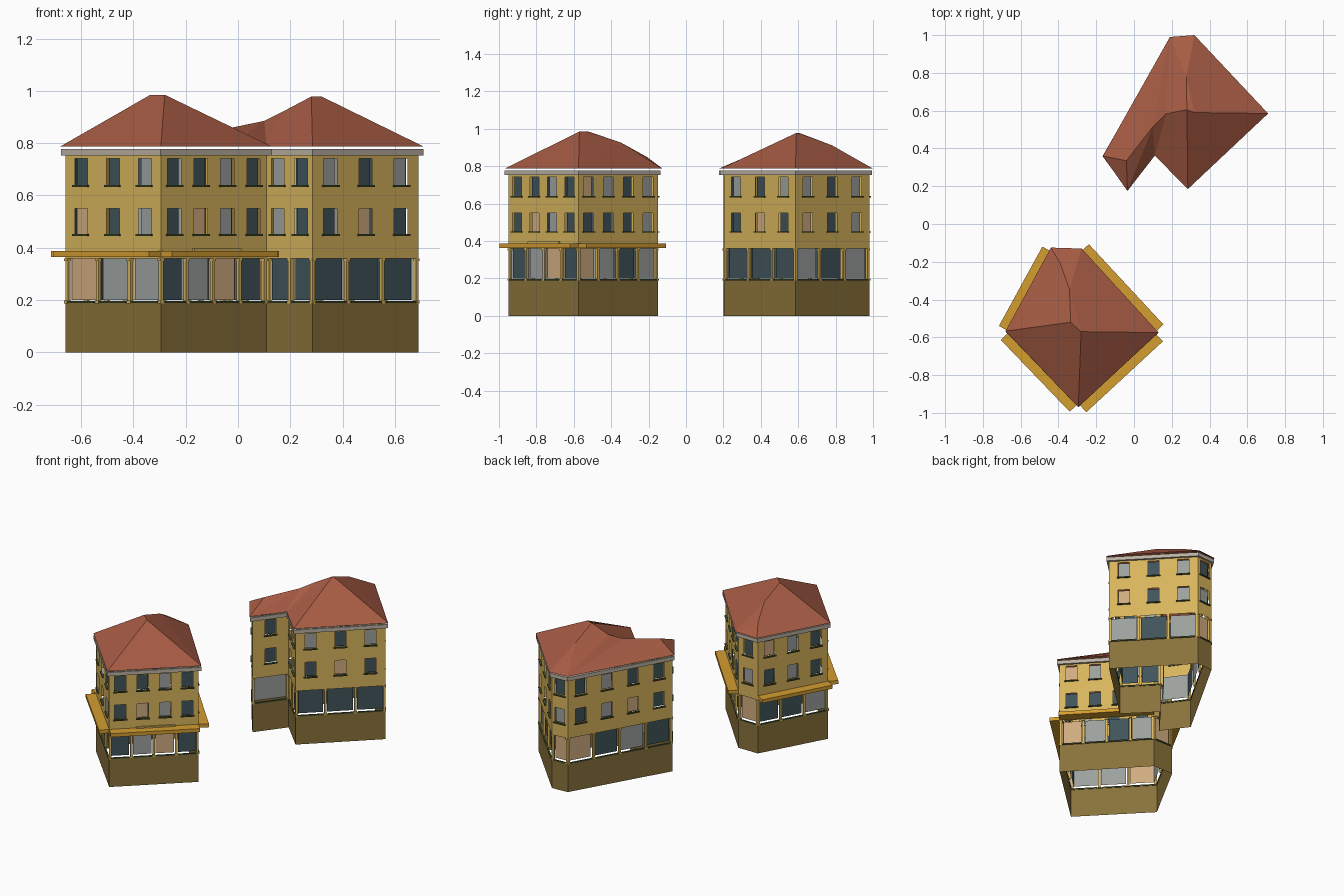
import bpy, bmesh, math
from mathutils import Vector

if "Cube" in bpy.data.objects:
    bpy.data.objects.remove(bpy.data.objects["Cube"])


def material(name, r, g, b):
    m = bpy.data.materials.new(name)
    lin = [((c / 255 + 0.055) / 1.055) ** 2.4 for c in (r, g, b)]
    m.diffuse_color = (*lin, 1)
    m.use_nodes = True
    m.node_tree.nodes["Principled BSDF"].inputs["Base Color"].default_value = m.diffuse_color
    return m


MATS = {
    "wall": material("ochre wall", 216, 181, 92),
    "base": material("brown plinth", 137, 113, 58),
    "roof": material("terracotta roof", 166, 91, 68),
    "cornice": material("pale grey cornice", 188, 178, 164),
    "awning": material("orange awning", 212, 157, 48),
    "sill": material("dark green sill", 72, 84, 48),
    "d": material("dark teal glass", 64, 84, 90),
    "g": material("grey glass", 156, 161, 158),
    "t": material("tan glass", 208, 172, 128),
}


class Part:
    """Collects faces of one named part, in one or more materials."""

    def __init__(self, name, mats):
        self.name, self.mats, self.bm = name, mats, bmesh.new()

    def face(self, pts, mat=0):
        f = self.bm.faces.new([self.bm.verts.new(p) for p in pts])
        f.material_index = mat

    def box(self, side, u0, u1, z0, z1, d0, d1, mat=0):
        c = [side.at(u, z, d) for d in (d0, d1) for u, z in
             ((u0, z0), (u1, z0), (u1, z1), (u0, z1))]
        for idx in ((3, 2, 1, 0), (4, 5, 6, 7), (0, 1, 5, 4),
                    (1, 2, 6, 5), (2, 3, 7, 6), (3, 0, 4, 7)):
            self.face([c[i] for i in idx], mat)

    def quad(self, side, u0, u1, z0, z1, d=0.0, mat=0):
        self.face([side.at(u0, z0, d), side.at(u1, z0, d),
                   side.at(u1, z1, d), side.at(u0, z1, d)], mat)

    def finish(self):
        bmesh.ops.remove_doubles(self.bm, verts=self.bm.verts, dist=1e-5)
        me = bpy.data.meshes.new(self.name)
        self.bm.to_mesh(me)
        self.bm.free()
        for m in self.mats:
            me.materials.append(MATS[m])
        bpy.context.collection.objects.link(bpy.data.objects.new(self.name, me))


class Side:
    """Local frame of one facade: u along it, z up, d outward."""

    def __init__(self, a, b):
        self.a, v = Vector(a), Vector(b) - Vector(a)
        self.len = v.length
        self.u = v.normalized()
        self.n = Vector((self.u.y, -self.u.x))

    def at(self, u, z, d):
        p = self.a + self.u * u + self.n * d
        return (p.x, p.y, z)


def offset(poly, d):
    """Mitred outward offset of a counter-clockwise outline."""
    out = []
    for i, p in enumerate(poly):
        s, t = Side(poly[i - 1], p), Side(p, poly[(i + 1) % len(poly)])
        out.append(Vector(p) + (s.n + t.n) * (d / (1 + s.n.dot(t.n))))
    return out


ROWS = ((0.64, 0.742), (0.452, 0.55))      # upper and middle window heights
BASE_TOP, SHOP_TOP, WALL_TOP = 0.193, 0.36, 0.778
GLASS = "dgt"


def building(prefix, outline, looks):
    base = Part(prefix + "_plinth", ["base"])
    wall = Part(prefix + "_upper_walls", ["wall"])
    glass = Part(prefix + "_window_panes", list(GLASS))
    sill = Part(prefix + "_window_sills", ["sill"])
    cols = Part(prefix + "_shop_columns", ["wall"])
    corn = Part(prefix + "_cornice", ["cornice"])
    n = len(outline)
    for i, look in enumerate(looks):
        s = Side(outline[i], outline[(i + 1) % n])
        top, mid, shop = look.split()
        bay, half = s.len / len(top), 0.035
        base.quad(s, 0, s.len, 0, BASE_TOP)
        # solid wall strips above, between and below the window rows
        for z0, z1 in ((SHOP_TOP, ROWS[1][0]), (ROWS[1][1], ROWS[0][0]),
                       (ROWS[0][1], WALL_TOP)):
            wall.quad(s, 0, s.len, z0, z1)
        # windows and the piers between them
        for (z0, z1), colours in zip(ROWS, (top, mid)):
            u = 0
            for k, c in enumerate(colours):
                m = (k + 0.5) * bay
                wall.quad(s, u, m - half, z0, z1)
                u = m + half
                glass.quad(s, m - half, u, z0, z1, -0.012, GLASS.index(c))
                sill.box(s, m - 0.042, m + 0.042, z0 - 0.007, z0, -0.004, 0.009)
            wall.quad(s, u, s.len, z0, z1)
        # recessed shop panes with thin columns
        w = s.len / len(shop)
        for k, c in enumerate(shop):
            glass.quad(s, k * w + 0.012, (k + 1) * w - 0.012, 0.2, SHOP_TOP,
                       -0.02, GLASS.index(c))
            sill.box(s, k * w + 0.012, (k + 1) * w - 0.012, BASE_TOP - 0.004,
                     BASE_TOP + 0.004, -0.004, 0.006)
        for k in range(len(shop) + 1):
            m = min(max(k * w, 0.007), s.len - 0.007)
            cols.box(s, m - 0.007, m + 0.007, BASE_TOP, SHOP_TOP, -0.014, 0)
            for z in (BASE_TOP - 0.005, SHOP_TOP - 0.01):
                cols.box(s, m - 0.009, m + 0.009, z, z + 0.01, -0.014, 0.004)
    # cornice ring
    outer = offset(outline, 0.014)
    z0, z1 = 0.753, WALL_TOP
    for i in range(n):
        j = (i + 1) % n
        a, b, c, d = outline[i], outline[j], outer[j], outer[i]
        corn.face([(*d, z0), (*c, z0), (*c, z1), (*d, z1)])
        corn.face([(*a, z0), (*b, z0), (*c, z0), (*d, z0)])
        corn.face([(*d, z1), (*c, z1), (*b, z1), (*a, z1)])
    for p in (base, wall, glass, sill, cols, corn):
        p.finish()


def roof(name, eave, tops, faces):
    pts = [(x, y, 0.787) for x, y in eave] + tops
    r = Part(name, ["roof"])
    for f in faces:
        r.face([pts[i] for i in f])
    r.finish()


# front building: five sides, counter-clockwise from the left corner
A = [(-0.66, -0.57), (-0.295, -0.95), (0.11, -0.575), (-0.285, -0.15), (-0.43, -0.15)]
building("front_house", A, ["ddg tdg tgg", "ddgd dtgd dgtd", "tgdg dddg tgdg",
                            "d g t", "tgd dgd ddg"])
roof("front_house_roof",
     [(-0.68, -0.567), (-0.295, -0.97), (0.13, -0.575), (-0.277, -0.13), (-0.44, -0.125)],
     [(-0.335, -0.52, 0.985), (-0.28, -0.57, 0.985), (-0.342, -0.345, 0.925),
      (-0.39, -0.21, 0.85)],
     [(0, 1, 6, 5), (1, 2, 6), (2, 3, 7), (2, 7, 6), (6, 7, 5), (3, 4, 8),
      (3, 8, 7), (4, 0, 8), (8, 0, 7), (7, 0, 5)])

# awnings on the four long sides, and a slim board over one
awn = Part("awnings", ["awning"])
for i in (0, 1, 2, 4):
    s = Side(A[i], A[(i + 1) % 5])
    awn.box(s, 0, s.len, 0.364, 0.388, 0, 0.063)
awn.finish()
board = Part("board_above_awning", ["wall"])
s = Side(A[1], A[2])
board.box(s, 0.3 * s.len, 0.74 * s.len, 0.38, 0.397, 0, 0.012)
board.finish()

# back building: main block with a narrow wing
B = [(-0.15, 0.36), (-0.033, 0.2), (0.108, 0.385), (0.285, 0.205), (0.69, 0.585),
     (0.313, 0.98), (0.2, 0.973)]
building("back_house", B, ["d g g", "d d g", "gd gd dd", "gdg dtd ddd",
                           "gdg tdg gdg", "d g t", "dgdd dgtd tdgd"])
roof("back_house_roof",
     [(-0.165, 0.36), (-0.035, 0.175), (0.11, 0.362), (0.285, 0.185), (0.71, 0.585),
      (0.32, 1.0), (0.19, 0.99)],
     [(-0.04, 0.335, 0.856), (0.10, 0.515, 0.885), (0.17, 0.583, 0.92),
      (0.28, 0.605, 0.978), (0.32, 0.59, 0.978), (0.277, 0.78, 0.912)],
     [(0, 1, 7), (1, 2, 8), (1, 8, 7), (2, 3, 10), (2, 10, 9), (2, 9, 8),
      (3, 4, 11, 10), (4, 5, 12), (4, 12, 11), (5, 6, 12), (6, 0, 7),
      (6, 7, 8), (6, 8, 9), (6, 9, 12), (9, 10, 12), (10, 11, 12)])
